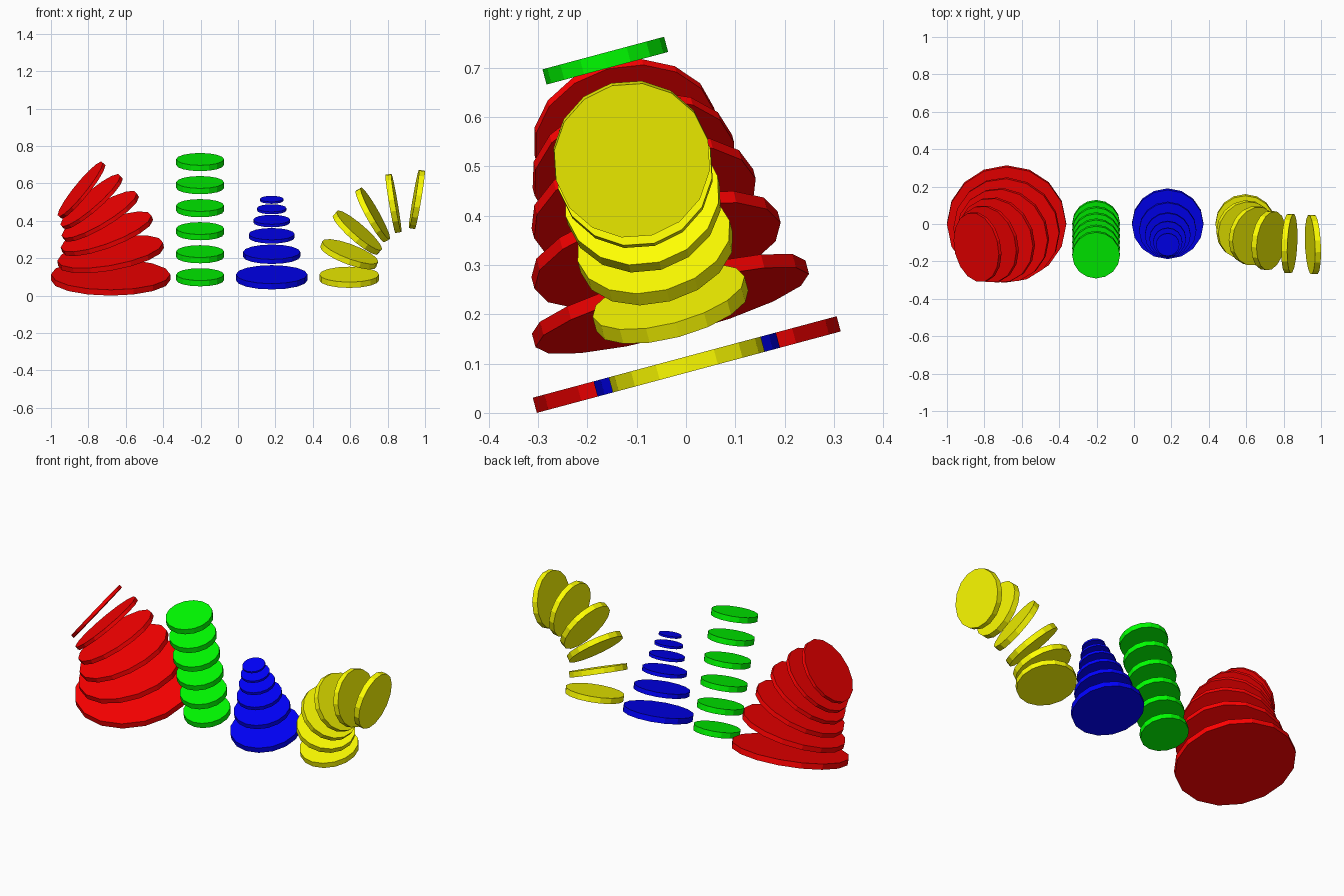
import bpy, bmesh
from math import radians
from mathutils import Matrix

if "Cube" in bpy.data.objects:
    bpy.data.objects.remove(bpy.data.objects["Cube"])

U = 2 / 15.676          # spacing unit
TILT = Matrix.Rotation(radians(15), 4, 'X')


def material(name, rgb):
    m = bpy.data.materials.new(name)
    m.diffuse_color = (*rgb, 1)
    m.use_nodes = True
    m.node_tree.nodes["Principled BSDF"].inputs["Base Color"].default_value = m.diffuse_color
    return m


def disc_stack(name, x, radius, turn, shrink, rgb):
    """Six discs, each placed, turned and scaled relative to the one below."""
    mat = material(name, rgb)
    step = (Matrix.Translation((0, 0, U))
            @ Matrix.Rotation(radians(turn), 4, 'Y')
            @ Matrix.Scale(shrink, 4))
    frame = Matrix.Translation((x, 0.0015, 0.098)) @ TILT
    for i in range(6):
        bm = bmesh.new()
        bmesh.ops.create_cone(bm, cap_ends=True, segments=16, radius1=radius,
                              radius2=radius, depth=0.25 * U)
        bm.transform(frame)
        mesh = bpy.data.meshes.new(f"{name}_disc_{i + 1}")
        bm.to_mesh(mesh)
        bm.free()
        mesh.materials.append(mat)
        obj = bpy.data.objects.new(mesh.name, mesh)
        bpy.context.collection.objects.link(obj)
        frame = frame @ step


x0 = -1 + 2.5 * U
# curling and shrinking stack
disc_stack("red", x0, 2.5 * U, -10, 0.9, (1, 0, 0))
# straight stack
disc_stack("green", x0 + 3.75 * U, U, 0, 1, (0, 1, 0))
# tapering stack
disc_stack("blue", x0 + 6.75 * U, 1.5 * U, 0, 0.8, (0, 0, 1))
# curling stack
disc_stack("yellow", x0 + 10 * U, 1.25 * U, 20, 1, (1, 1, 0))
